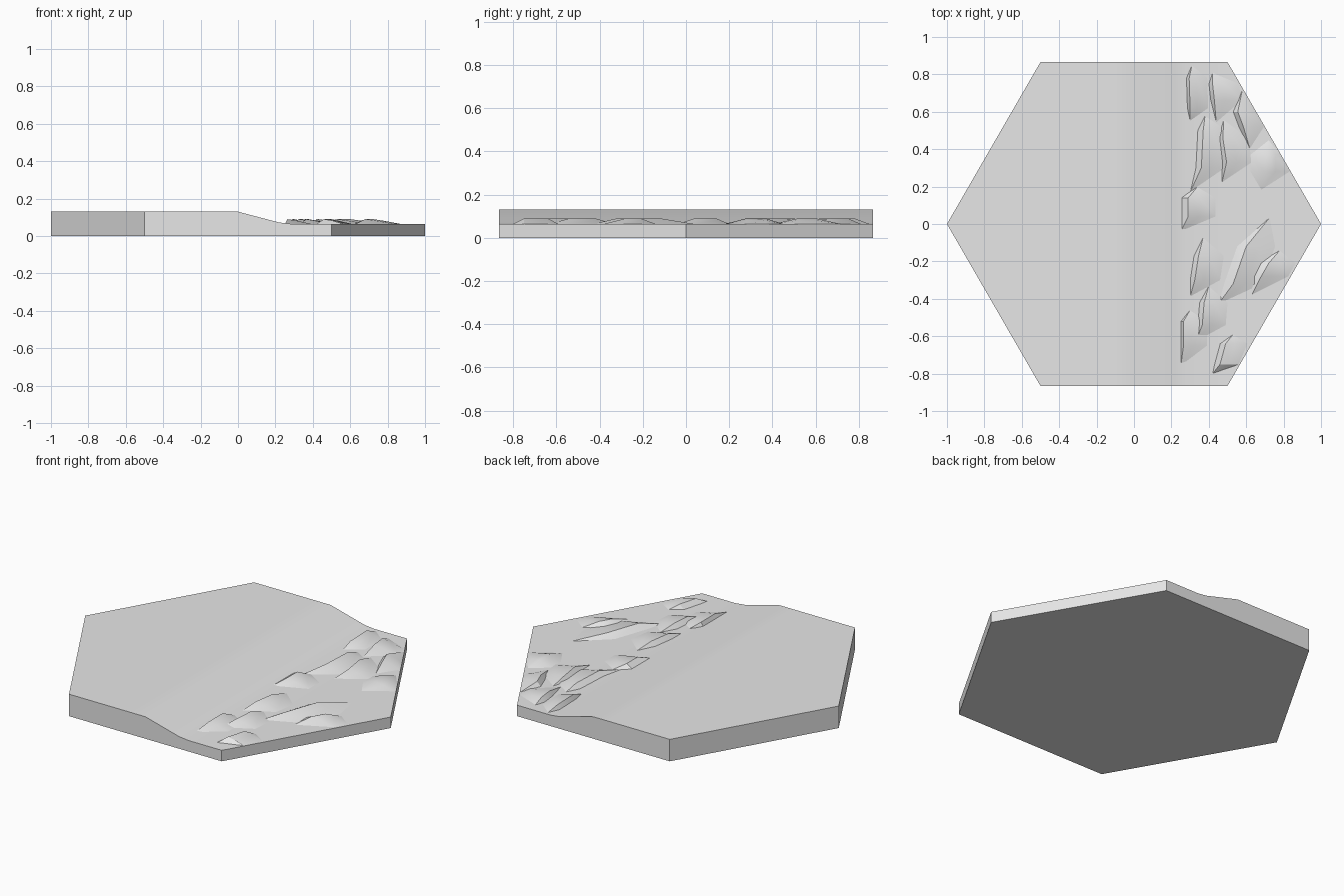
import bpy, bmesh, math

cube = bpy.data.objects.get("Cube")
if cube:
    bpy.data.objects.remove(cube, do_unlink=True)

BANK, WATER, CREST = 0.13, 0.065, 0.09
SLOPE = math.sqrt(3)

stone = bpy.data.materials.new("plain grey")
stone.use_nodes = True
grey = (0.8, 0.8, 0.8, 1)
stone.diffuse_color = grey
stone.node_tree.nodes["Principled BSDF"].inputs["Base Color"].default_value = grey


def finish(bm, name):
    """Turn a bmesh into a shaded object."""
    mesh = bpy.data.meshes.new(name)
    bm.to_mesh(mesh)
    bm.free()
    mesh.materials.append(stone)
    obj = bpy.data.objects.new(name, mesh)
    bpy.context.collection.objects.link(obj)
    bpy.ops.object.select_all(action="DESELECT")
    obj.select_set(True)
    bpy.context.view_layer.objects.active = obj
    bpy.ops.object.shade_smooth_by_angle(angle=math.radians(30))
    return obj


def half_depth(x):
    """Half the hexagon's depth at a given x."""
    return min(SLOPE / 2, (1 - abs(x)) * SLOPE)


# Hexagonal tile: cross-sections along x, with a bank sloping to the water
bm = bmesh.new()
profile = [(-1, BANK), (-0.5, BANK), (-0.1, BANK), (0, BANK), (0.22, 0.072),
           (0.28, WATER), (0.5, WATER), (1, WATER)]
sections = []
for x, z in profile:
    y = half_depth(x)
    corners = [(x, -y, 0), (x, y, 0), (x, y, z), (x, -y, z)]
    sections.append([bm.verts.new(c) for c in corners])
for a, b in zip(sections, sections[1:]):
    for i in range(4):
        j = (i + 1) % 4
        bm.faces.new((a[i], a[j], b[j], b[i]))
bmesh.ops.remove_doubles(bm, verts=bm.verts, dist=0.0001)
bmesh.ops.recalc_face_normals(bm, faces=bm.faces)
finish(bm, "hex_tile")


def add_wave(name, foot, front, tail):
    """Wave with a steep front facing -x and a long back fading into the water."""
    bm = bmesh.new()

    def point(x, y, z):
        edge = 1 - abs(y) / SLOPE - 0.002
        return bm.verts.new((min(x, edge), y, z))

    low = WATER - 0.001
    start, upper, lower, end = foot
    first, last = point(*start, low), point(*end, low)
    steps = [(0, low), (front, CREST), (front + tail * 0.4, WATER + 0.016),
             (front + tail, low)]
    rows = [[point(x + dx, y, z) for dx, z in steps] for x, y in (upper, lower)]
    for i in range(3):
        a, b = rows[0][i:i + 2]
        c, d = rows[1][i:i + 2]
        bm.faces.new((a, c, d, b))
        bm.faces.new((first, a, b))
        bm.faces.new((last, d, c))
    bm.normal_update()
    for face in bm.faces:
        if face.normal.z < 0:
            face.normal_flip()
    finish(bm, name)


# Waves: foot line from back to front, front width, tail length
waves = [
    ([(0.31, 0.85), (0.28, 0.78), (0.285, 0.62), (0.3, 0.55)], 0.015, 0.1),
    ([(0.42, 0.81), (0.4, 0.75), (0.41, 0.66), (0.44, 0.54)], 0.02, 0.15),
    ([(0.38, 0.58), (0.34, 0.5), (0.33, 0.3), (0.3, 0.17)], 0.03, 0.13),
    ([(0.34, 0.2), (0.25, 0.14), (0.25, 0.04), (0.25, -0.04)], 0.04, 0.15),
    ([(0.48, 0.56), (0.45, 0.46), (0.47, 0.33), (0.47, 0.22)], 0.025, 0.14),
    ([(0.58, 0.72), (0.53, 0.6), (0.56, 0.52), (0.62, 0.4)], 0.025, 0.15),
    ([(0.37, -0.07), (0.32, -0.17), (0.3, -0.3), (0.3, -0.39)], 0.025, 0.14),
    ([(0.4, -0.33), (0.35, -0.42), (0.34, -0.54), (0.33, -0.63)], 0.025, 0.13),
    ([(0.3, -0.46), (0.25, -0.52), (0.25, -0.65), (0.25, -0.76)], 0.015, 0.13),
    ([(0.53, -0.59), (0.46, -0.64), (0.43, -0.75), (0.42, -0.8)], 0.03, 0.12),
    ([(0.73, 0.04), (0.55, -0.12), (0.48, -0.32), (0.45, -0.43)], 0.05, 0.16),
    ([(0.78, -0.14), (0.66, -0.21), (0.62, -0.28), (0.63, -0.38)], 0.06, 0.15),
    ([(0.72, 0.45), (0.62, 0.37), (0.62, 0.28), (0.68, 0.18)], 0.08, 0.14),
]
for number, (foot, front, tail) in enumerate(waves, 1):
    add_wave(f"wave_{number}", foot, front, tail)
